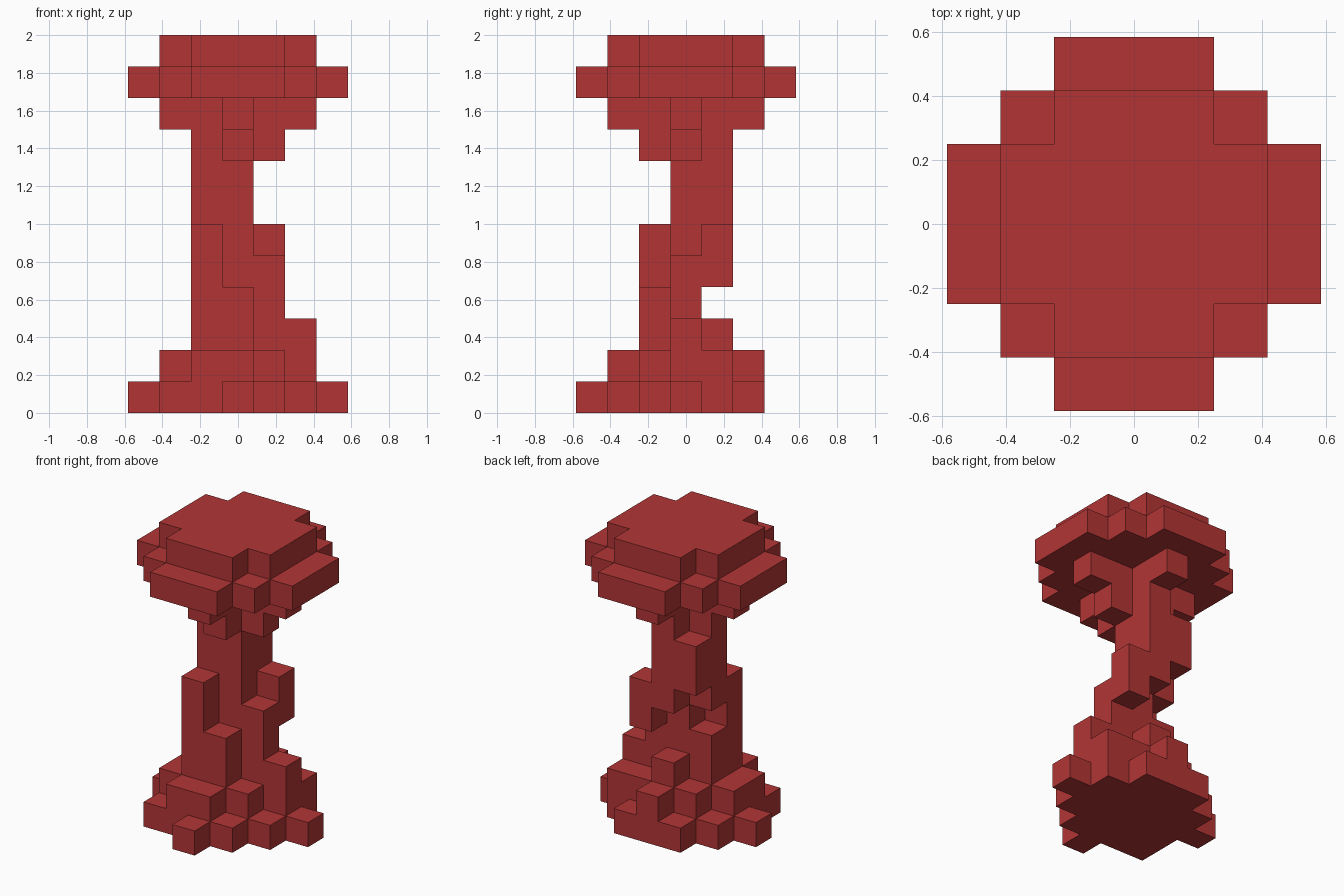
import bpy, bmesh, math
from mathutils import Vector

if "Cube" in bpy.data.objects:
    bpy.data.objects.remove(bpy.data.objects["Cube"])

U = 1 / 6  # edge length of one block


def rows(first_y, *spans):
    """Blocks of one layer: one inclusive x span per row, from first_y backwards."""
    return {(x, first_y + n) for n, (a, b) in enumerate(spans)
            for x in range(a, b + 1)}


def disc(half, total):
    """Square of blocks with its corners cut off."""
    r = range(-half, half + 1)
    return {(x, y) for x in r for y in r if abs(x) + abs(y) <= total}


def cross(half):
    return {(x, y) for x, y in disc(half, half) if x == 0 or y == 0}


# layers from bottom to top, grouped by part
parts = {
    "stepped_base": [
        rows(-3, (0, 0), (-2, 1), (-2, 2), (-3, 3), (-2, 2), (-1, 1)),
        rows(-2, (-1, 0), (-2, 1), (-2, 2), (-1, 2), (0, 0)),
    ],
    "twisted_stem": [
        rows(-1, (-1, 0), (-1, 2), (0, 0)),
        rows(-1, (-1, 0), (-1, 1)),
        rows(-1, (-1, -1), (0, 1), (1, 1)),
        rows(-1, (-1, -1), (-1, 0), (0, 1)),
        rows(0, (-1, 0), (-1, 0)),
        rows(0, (-1, 0), (-1, 0)),
    ],
    "cap_brackets": [cross(1), cross(2)],
    "cap": [disc(3, 4), disc(2, 3)],
}

red = bpy.data.materials.new("brick red")
red.diffuse_color = (0.45, 0.036, 0.036, 1)
red.use_nodes = True
red.node_tree.nodes["Principled BSDF"].inputs["Base Color"].default_value = red.diffuse_color

# place the layers on top of each other
cells, z = {}, 0
for name, layers in parts.items():
    cells[name] = []
    for layer in layers:
        cells[name] += [(x, y, z) for x, y in sorted(layer)]
        z += 1
solid = {c for group in cells.values() for c in group}

DIRS = [Vector(d) for d in ((1, 0, 0), (-1, 0, 0), (0, 1, 0),
                            (0, -1, 0), (0, 0, 1), (0, 0, -1))]


def build(name, blocks):
    """Mesh of the outer block faces only, with flat areas merged."""
    bm = bmesh.new()
    for c in blocks:
        centre = Vector(c) + Vector((0, 0, 0.5))
        for d in DIRS:
            if tuple(int(a + b) for a, b in zip(c, d)) in solid:
                continue
            u = Vector((d.y, d.z, d.x))
            v = d.cross(u)
            corners = [centre + (d + u * s + v * t) / 2
                       for s, t in ((-1, -1), (1, -1), (1, 1), (-1, 1))]
            bm.faces.new([bm.verts.new(p * U) for p in corners])
    bmesh.ops.remove_doubles(bm, verts=bm.verts[:], dist=0.001)
    bmesh.ops.dissolve_limit(bm, angle_limit=math.radians(1),
                             verts=bm.verts[:], edges=bm.edges[:])
    mesh = bpy.data.meshes.new(name)
    bm.to_mesh(mesh)
    bm.free()
    mesh.materials.append(red)
    bpy.context.collection.objects.link(bpy.data.objects.new(name, mesh))


for part, blocks in cells.items():
    build(part, blocks)
